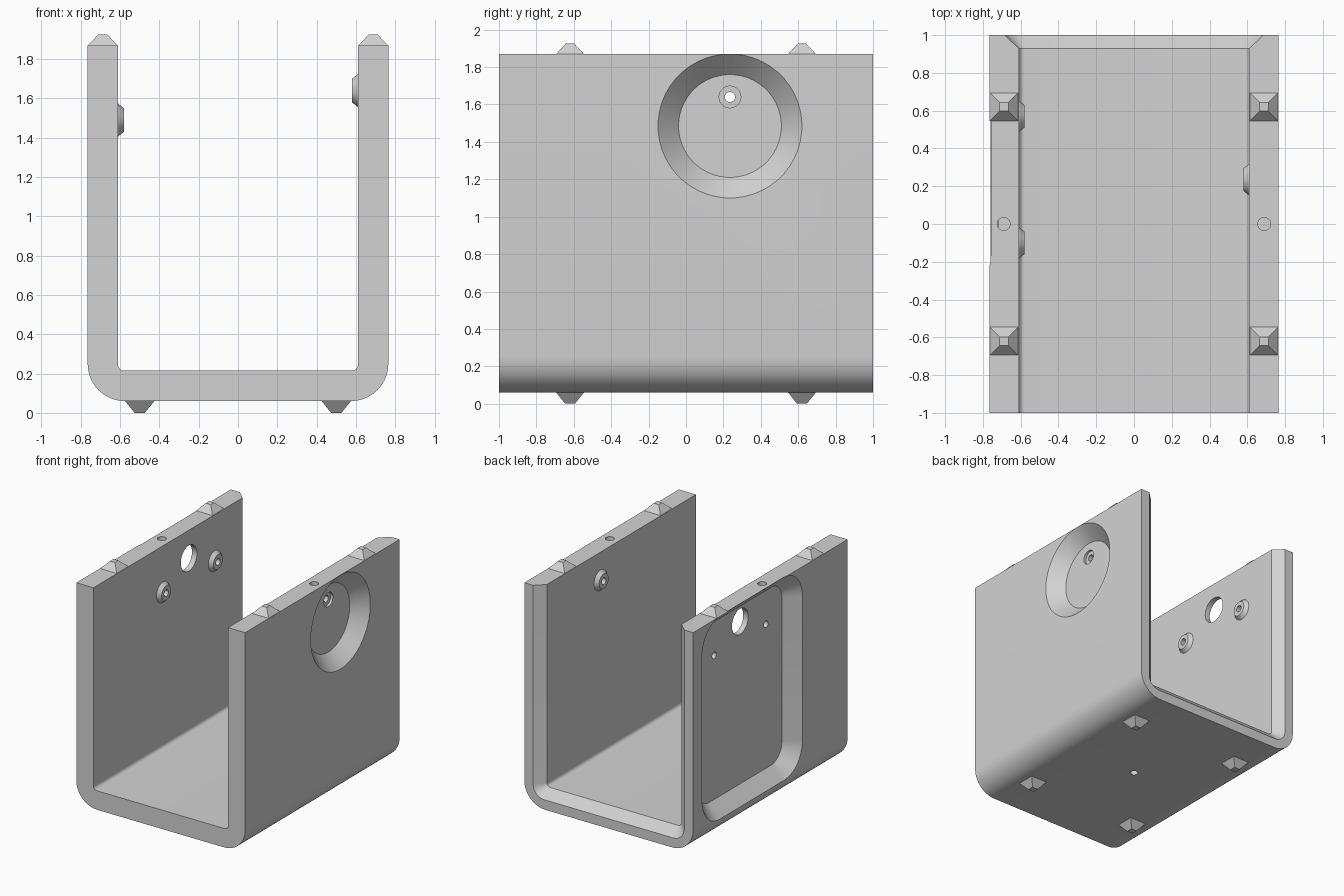
import bpy, bmesh, math
from mathutils import Vector

cube = bpy.data.objects.get("Cube")
if cube:
    bpy.data.objects.remove(cube)

grey = bpy.data.materials.new("light grey")
grey.use_nodes = True
GREY = (0.65, 0.65, 0.65, 1)
grey.diffuse_color = GREY
grey.node_tree.nodes["Principled BSDF"].inputs["Base Color"].default_value = GREY

TOP, BOTTOM, OUT, INN = 1.87, 0.06, 0.765, 0.61


def loft(name, rings, closed=False):
    """Skin a list of equal-length point rings; cap the ends unless closed."""
    bm = bmesh.new()
    rows = [[bm.verts.new(p) for p in ring] for ring in rings]
    pairs = list(zip(rows, rows[1:]))
    if closed:
        pairs.append((rows[-1], rows[0]))
    else:
        bm.faces.new(rows[0])
        bm.faces.new(rows[-1])
    for a, b in pairs:
        for i in range(len(a)):
            j = (i + 1) % len(a)
            bm.faces.new((a[i], a[j], b[j], b[i]))
    bmesh.ops.recalc_face_normals(bm, faces=bm.faces)
    mesh = bpy.data.meshes.new(name)
    bm.to_mesh(mesh)
    bm.free()
    mesh.materials.append(grey)
    obj = bpy.data.objects.new(name, mesh)
    bpy.context.collection.objects.link(obj)
    return obj


def rounded(cx, cy, hx, hy, r, n=12):
    """Rounded rectangle as 2D points; a circle when r equals both halves."""
    pts = []
    for k, (sx, sy) in enumerate(((1, 1), (-1, 1), (-1, -1), (1, -1))):
        for i in range(n):
            a = math.pi / 2 * (k + (i + 0.5) / n if r == hx else k + i / (n - 1))
            pts.append((cx + sx * (hx - r) + r * math.cos(a),
                        cy + sy * (hy - r) + r * math.sin(a)))
    return pts


def circle(cx, cy, r):
    return rounded(cx, cy, r, r, r)


def u_half(half, floor, r, n=10):
    """Open U line from the top right round to the top left."""
    pts = [(half, TOP)]
    for i in range(n + 1):
        a = math.pi / 2 * i / n
        pts.append((half - r + r * math.cos(a), floor + r - r * math.sin(a)))
    return pts + [(-x, z) for x, z in reversed(pts)]


def u_ring(y, half, floor, r):
    line = u_half(OUT, BOTTOM, 0.19) + u_half(half, floor, r)[::-1]
    return [(x, y, z) for x, z in line]


def along_x(name, sections):
    return loft(name, [[(x, y, z) for y, z in pts] for x, pts in sections])


def along_z(name, sections):
    return loft(name, [[(x, y, z) for x, y in pts] for z, pts in sections])


# U-shaped channel, its inner edge chamfered at the back
channel = loft("channel", [u_ring(-1, INN, 0.215, 0.03),
                           u_ring(0.93, INN, 0.215, 0.03),
                           u_ring(1, 0.685, 0.14, 0.1)])

# Cutters: sloped recesses on the outer sides
MID, BOLT, EYE = 0.235, 1.49, 1.64
cutters = [
    along_x("round_recess_cutter", [(0.655, circle(MID, 1.485, 0.275)),
                                    (0.815, circle(MID, 1.485, 0.435))]),
    along_x("panel_recess_cutter",
            [(-0.655, rounded(MID, 1.0385, 0.54, 0.7285, 0.14)),
             (-0.815, rounded(MID, 1.0385, 0.70, 0.8885, 0.30))]),
    # Window, screw holes and screw head seat
    along_x("window_cutter", [(-0.9, circle(MID, EYE, 0.105)),
                              (-0.5, circle(MID, EYE, 0.105))]),
    along_x("head_seat_cutter", [(0.635, circle(MID, EYE, 0.058)),
                                 (0.7, circle(MID, EYE, 0.058))]),
    # Blind hole under the floor
    along_z("floor_hole_cutter", [(0, circle(0, 0, 0.03)), (0.14, circle(0, 0, 0.03))]),
]
bosses = [(1, MID, EYE), (-1, MID + 0.335, BOLT), (-1, MID - 0.335, BOLT)]
for s, y, z in bosses:
    cutters.append(along_x("screw_hole_cutter", [(s * 0.5, circle(y, z, 0.027)),
                                                 (s * 0.9, circle(y, z, 0.027))]))
for s in (-1, 1):
    hole = circle(s * 0.69, 0, 0.034)
    cutters.append(along_z("rim_hole_cutter", [(TOP - 0.04, hole), (TOP + 0.1, hole)]))

for cutter in cutters:
    cutter.hide_render = True
    mod = channel.modifiers.new("cut", "BOOLEAN")
    mod.operation, mod.solver, mod.object = "DIFFERENCE", "EXACT", cutter
    bpy.context.view_layer.objects.active = channel
    bpy.ops.object.modifier_apply(modifier=mod.name)
    bpy.data.objects.remove(cutter)

parts = [channel]

# Conical bosses with a bore on the inner walls
for s, y, z in bosses:
    profile = [(INN + 0.005, 0.088), (0.58, 0.06), (0.58, 0.027), (INN + 0.005, 0.027)]
    rings = [[(s * x, py, pz) for py, pz in circle(y, z, r)] for x, r in profile]
    parts.append(loft("screw_boss", rings, closed=True))


def square(x, y, h):
    return [(x - h, y - h), (x + h, y - h), (x + h, y + h), (x - h, y + h)]


# Locating pins on the rims and feet under the floor
for sx in (-1, 1):
    for sy in (-1, 1):
        x, y = sx * 0.688, sy * 0.62
        parts.append(along_z("rim_pin", [(TOP - 0.002, square(x, y, 0.076)),
                                         (1.925, square(x, y, 0.023))]))
        x = sx * 0.5
        parts.append(along_z("foot_pin", [(BOTTOM + 0.002, square(x, y, 0.076)),
                                          (0, square(x, y, 0.026))]))

bpy.ops.object.select_all(action="DESELECT")
for part in parts:
    part.select_set(True)
bpy.context.view_layer.objects.active = channel
bpy.ops.object.shade_smooth_by_angle(angle=math.radians(30))
